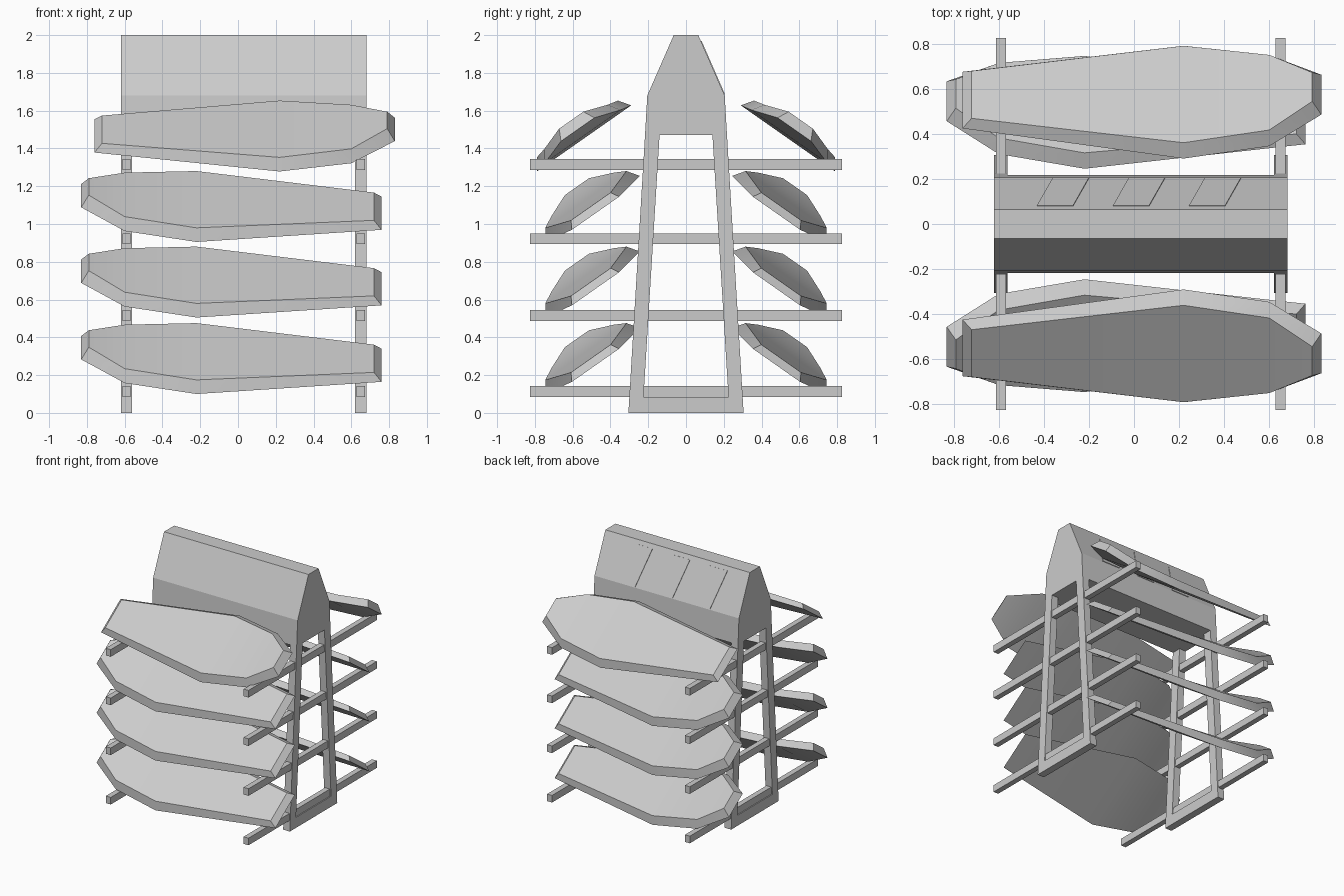
import bpy, bmesh, math
from mathutils import Vector

cube = bpy.data.objects.get("Cube")
if cube:
    bpy.data.objects.remove(cube, do_unlink=True)

grey = bpy.data.materials.new("light_grey")
grey.use_nodes = True
grey.diffuse_color = (0.6, 0.6, 0.6, 1)
grey.node_tree.nodes["Principled BSDF"].inputs["Base Color"].default_value = (0.6, 0.6, 0.6, 1)


def finish(name, bm, smooth=False):
    bmesh.ops.recalc_face_normals(bm, faces=bm.faces)
    mesh = bpy.data.meshes.new(name)
    bm.to_mesh(mesh)
    bm.free()
    mesh.materials.append(grey)
    obj = bpy.data.objects.new(name, mesh)
    bpy.context.collection.objects.link(obj)
    if smooth:
        bpy.ops.object.select_all(action='DESELECT')
        obj.select_set(True)
        bpy.context.view_layer.objects.active = obj
        bpy.ops.object.shade_smooth_by_angle(angle=math.radians(25))
    return obj


def loft(name, rings, smooth=False, closed=False):
    """Skin matching rings; cap both ends, or join the last ring to the first."""
    bm = bmesh.new()
    loops = [[bm.verts.new(p) for p in ring] for ring in rings]
    pairs = list(zip(loops, loops[1:]))
    if closed:
        pairs.append((loops[-1], loops[0]))
    else:
        bm.faces.new(loops[0])
        bm.faces.new(loops[-1])
    for a, b in pairs:
        for i in range(len(a)):
            j = (i + 1) % len(a)
            bm.faces.new((a[i], a[j], b[j], b[i]))
    return finish(name, bm, smooth)


def extrude_x(name, profile, x0, x1):
    return loft(name, [[(x, y, z) for y, z in profile] for x in (x0, x1)])


def box(name, lo, hi):
    (x0, y0, z0), (x1, y1, z1) = lo, hi
    return extrude_x(name, [(y0, z0), (y1, z0), (y1, z1), (y0, z1)], x0, x1)


# Gabled housing on top, spanning both end frames
half = [(0.14, 1.47), (0.217, 1.47), (0.205, 1.68), (0.065, 2.0)]
extrude_x("housing", half + [(-y, z) for y, z in reversed(half)], -0.62, 0.68)

# End frames: tapering loops with a tall opening
outer = [(-0.305, 0), (0.305, 0), (0.217, 1.47), (-0.217, 1.47)]
inner = [(-0.225, 0.085), (0.225, 0.085), (0.14, 1.47), (-0.14, 1.47)]
for side, x0 in (("right", -0.62), ("left", 0.62)):
    x1 = x0 + 0.06
    for i, part in enumerate(("sill", "back_post", None, "front_post")):
        if part:
            j = (i + 1) % 4
            extrude_x(f"{side}_{part}", [outer[i], outer[j], inner[j], inner[i]], x0, x1)

# Support arms, four levels on each end frame
for level, z in enumerate((0.085, 0.487, 0.893, 1.287)):
    for side, x in (("right", -0.59), ("left", 0.65)):
        box(f"{side}_arm_{level}", (x - 0.022, -0.825, z), (x + 0.022, 0.825, z + 0.058))

# Slanted plates on the back slope of the housing
slope = Vector((0, 0.14, -0.32))
lift = Vector((0, 0.32, 0.14)).normalized() * 0.004
for k in range(3):
    x = -0.43 + k * 0.337
    corners = [Vector((x + dx, 0.065, 2.0)) + slope * t
               for dx, t in ((0, 0.1), (0.16, 0.1), (0.23, 0.98), (0.07, 0.98))]
    loft(f"slanted_plate_{k}", [corners, [c + lift for c in corners]])

# Board stations: base x, rim x, base half width, rim half width, base height, rim height
stations = [
    (0.83, 0.79, 0.108, 0.078, 0.058, 0.118),
    (0.60, 0.60, 0.246, 0.203, 0.012, 0.075),
    (0.22, 0.22, 0.305, 0.262, 0.0, 0.061),
    (-0.76, -0.72, 0.153, 0.128, 0.016, 0.058),
]
tilt = math.radians(35)


def board(name, flip, side, y, z, pitch):
    def place(u, v, n):
        n += pitch * (u - 0.22)
        return (u * flip,
                side * (y - v * math.cos(tilt) + n * math.sin(tilt)),
                z + v * math.sin(tilt) + n * math.cos(tilt))
    rings = []
    for bx, rx, bw, rw, bn, rn in stations:
        rings.append([place(bx, -bw, bn), place(bx, bw, bn),
                      place(rx, rw, rn), place(rx, -rw, rn)])
    loft(name, rings, smooth=True)


# Tilted boards on both sides, the top pair turned end for end
for side, label in ((-1, "front"), (1, "back")):
    for level, z in enumerate((0.275, 0.68, 1.08)):
        board(f"{label}_board_{level}", -1, side, 0.495, z, 0.045)
    board(f"{label}_board_top", 1, side, 0.54, 1.453, 0)
